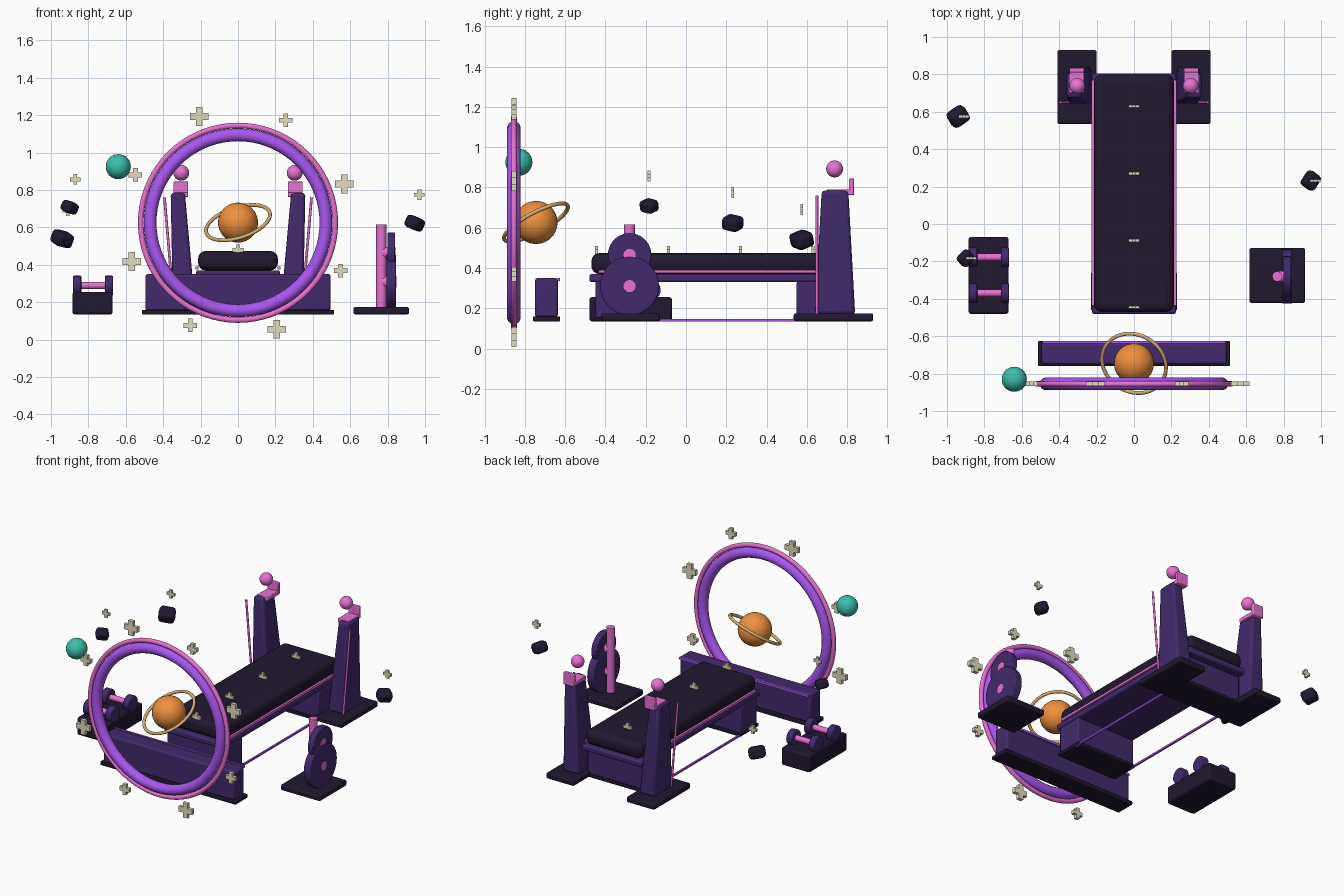
import bpy, bmesh, math
from mathutils import Vector

if "Cube" in bpy.data.objects:
    bpy.data.objects.remove(bpy.data.objects["Cube"])


def mat(name, hexcol):
    c = [int(hexcol[i:i + 2], 16) / 255 for i in (0, 2, 4)]
    lin = [v / 12.92 if v < 0.04 else ((v + 0.055) / 1.055) ** 2.4 for v in c]
    m = bpy.data.materials.new(name)
    m.diffuse_color = (*lin, 1)
    m.use_nodes = True
    m.node_tree.nodes["Principled BSDF"].inputs["Base Color"].default_value = m.diffuse_color
    return m


BLACK = mat("black", "21182f")
INDIGO = mat("indigo", "422a6c")
VIOLET = mat("violet", "a957f0")
PINK = mat("pink", "e673d2")
ORANGE = mat("orange", "f0903f")
SAND = mat("sand", "d9b074")
STAR = mat("star", "e2dcc0")
TEAL = mat("teal", "3cc0ac")


def finish(name, m, smooth=True):
    o = bpy.context.object
    o.name = name
    o.data.materials.append(m)
    if smooth:
        bpy.ops.object.shade_smooth_by_angle(angle=math.radians(35))
    return o


def bevel(o, width, seg=2):
    b = o.modifiers.new("bevel", 'BEVEL')
    b.width, b.segments = width, seg


def box(name, x, y, z, m, bev=0.0, seg=2):
    """Box from (min, max) pairs."""
    bpy.ops.mesh.primitive_cube_add(size=1, location=[(a + b) / 2 for a, b in (x, y, z)])
    o = bpy.context.object
    o.scale = [b - a for a, b in (x, y, z)]
    bpy.ops.object.transform_apply(location=False, rotation=False, scale=True)
    if bev:
        bevel(o, bev, seg)
    return finish(name, m)


def rod(name, a, b, r, m, verts=24, bev=0.0):
    a, b = Vector(a), Vector(b)
    bpy.ops.mesh.primitive_cylinder_add(vertices=verts, radius=r, depth=(b - a).length, location=(a + b) / 2)
    bpy.context.object.rotation_euler = (b - a).to_track_quat('Z', 'Y').to_euler()
    if bev:
        bevel(bpy.context.object, bev)
    return finish(name, m)


def ball(name, loc, r, m):
    bpy.ops.mesh.primitive_uv_sphere_add(segments=32, ring_count=16, radius=r, location=loc)
    return finish(name, m)


def hoop(name, loc, normal, R, r, m):
    bpy.ops.mesh.primitive_torus_add(major_radius=R, minor_radius=r, major_segments=72,
                                     minor_segments=14, location=loc)
    bpy.context.object.rotation_euler = Vector(normal).to_track_quat('Z', 'Y').to_euler()
    return finish(name, m)


def star(name, loc, size, thick=0.024):
    """Plus-shaped star standing in the xz plane."""
    h, w = size / 2, size * 0.18
    quarter = [(h, -w), (h, w), (w, w)]
    bm = bmesh.new()
    vs = []
    for k in range(4):
        c, s = round(math.cos(k * math.pi / 2)), round(math.sin(k * math.pi / 2))
        vs += [bm.verts.new((c * x - s * z, -thick / 2, s * x + c * z)) for x, z in quarter]
    f = bm.faces.new(vs)
    ext = bmesh.ops.extrude_face_region(bm, geom=[f])["geom"]
    bmesh.ops.translate(bm, vec=(0, thick, 0), verts=[v for v in ext if isinstance(v, bmesh.types.BMVert)])
    bmesh.ops.recalc_face_normals(bm, faces=bm.faces)
    me = bpy.data.meshes.new(name)
    bm.to_mesh(me)
    bm.free()
    o = bpy.data.objects.new(name, me)
    o.location = loc
    me.materials.append(STAR)
    bpy.context.collection.objects.link(o)


# portal ring with its surrounding stars
C = (0, -0.855, 0.625)
hoop("portal_ring", C, (0, 1, 0), 0.47, 0.034, VIOLET)
hoop("portal_rim", C, (0, 1, 0), 0.52, 0.015, PINK)
for i in range(8):
    a = math.radians(20 + 45 * i)
    star("portal_star", (0.605 * math.cos(a), C[1], C[2] + 0.605 * math.sin(a)), 0.072 if i % 2 else 0.1)

# planets
ball("ringed_planet", (0, -0.745, 0.626), 0.107, ORANGE)
hoop("planet_ring", (0, -0.745, 0.626), (-0.27, -0.45, 0.84), 0.178, 0.01, SAND)
ball("small_planet", (-0.64, -0.83, 0.925), 0.067, TEAL)

# low wall under the portal
box("wall_base", (-0.513, 0.513), (-0.76, -0.625), (0.135, 0.16), BLACK, 0.005)
box("wall_panel", (-0.495, 0.495), (-0.75, -0.637), (0.155, 0.35), INDIGO, 0.012)
box("wall_light", (-0.49, 0.49), (-0.638, -0.625), (0.335, 0.35), VIOLET)

# bench
box("bench_pad", (-0.213, 0.213), (-0.47, 0.80), (0.37, 0.474), BLACK, 0.04, 4)
box("bench_frame", (-0.225, 0.225), (-0.48, 0.805), (0.33, 0.37), INDIGO, 0.01)
for y in ((-0.45, -0.27), (0.55, 0.75)):
    box("bench_leg", (-0.225, 0.225), y, (0.15, 0.335), INDIGO, 0.01)
    box("bench_foot", (-0.23, 0.23), (y[0] - 0.01, y[1] + 0.01), (0.135, 0.155), BLACK, 0.004)
for y in (-0.445, -0.088, 0.27, 0.63):
    star("bench_star", (0, y, 0.48), 0.06, 0.015)

# mirrored parts: trims, floor lights and rack uprights
for s in (-1, 1):
    def sx(a, b):
        return tuple(sorted((s * a, s * b)))
    box("bench_trim", sx(0.212, 0.227), (-0.435, 0.77), (0.374, 0.39), PINK)
    box("floor_light", sx(0.213, 0.225), (-0.30, 0.58), (0.135, 0.147), VIOLET)
    box("upright_foot", sx(0.2, 0.41), (0.535, 0.93), (0.135, 0.175), BLACK, 0.01)
    post = box("upright", (-1, 1), (-1, 1), (0.17, 0.785), INDIGO)
    for v in post.data.vertices:
        top = v.co.z > 0
        cx, hx, hy = (0.322, 0.038, 0.066) if top else (0.288, 0.06, 0.1)
        v.co.x = s * cx + math.copysign(hx, v.co.x)
        v.co.y = 0.74 + math.copysign(hy, v.co.y)
    bevel(post, 0.018, 3)
    rod("upright_light", (s * 0.343, 0.65, 0.17), (s * 0.393, 0.65, 0.76), 0.007, PINK, 12)
    box("hook_shelf", sx(0.266, 0.346), (0.70, 0.835), (0.762, 0.79), PINK, 0.004)
    box("hook_lip", sx(0.266, 0.346), (0.81, 0.835), (0.765, 0.845), PINK, 0.004)
    ball("upright_orb", (s * 0.303, 0.738, 0.892), 0.042, PINK)

# weight plate stand
box("plate_stand_base", (0.617, 0.915), (-0.422, -0.128), (0.135, 0.175), BLACK, 0.01)
rod("plate_stand_post", (0.766, -0.28, 0.17), (0.766, -0.28, 0.615), 0.027, PINK)
for z, r, w in ((0.31, 0.146, 0.026), (0.465, 0.108, 0.021)):
    rod("weight_plate", (0.819 - w, -0.28, z), (0.819 + w, -0.28, z), r, INDIGO, 36, 0.006)
    rod("plate_hub", (0.77, -0.28, z), (0.821 + w, -0.28, z), 0.03, PINK)

# dumbbell rack
box("dumbbell_rack", (-0.885, -0.67), (-0.48, -0.07), (0.135, 0.255), BLACK, 0.012)
for y in (-0.178, -0.37):
    rod("dumbbell_handle", (-0.86, y, 0.29), (-0.69, y, 0.29), 0.019, PINK)
    for x in (-0.86, -0.69):
        rod("dumbbell_weight", (x - 0.022, y, 0.29), (x + 0.022, y, 0.29), 0.052, INDIGO, 24, 0.005)

# floating rocks and small stars above them
for i, (x, y, z, r, sz) in enumerate(((-0.94, 0.575, 0.54, 0.052, 0.69), (-0.90, -0.183, 0.708, 0.04, 0.857),
                                      (0.945, 0.232, 0.623, 0.046, 0.775))):
    o = box("rock", (x - r, x + r), (y - r * 0.9, y + r * 0.9), (z - r * 0.75, z + r * 0.75), BLACK, r * 0.42, 2)
    o.rotation_euler = (0.35, 0.2, 0.6 + 0.2 * i)
    star("rock_star", (x + (0.03 if i != 2 else 0.025), y, sz), 0.056, 0.014)
